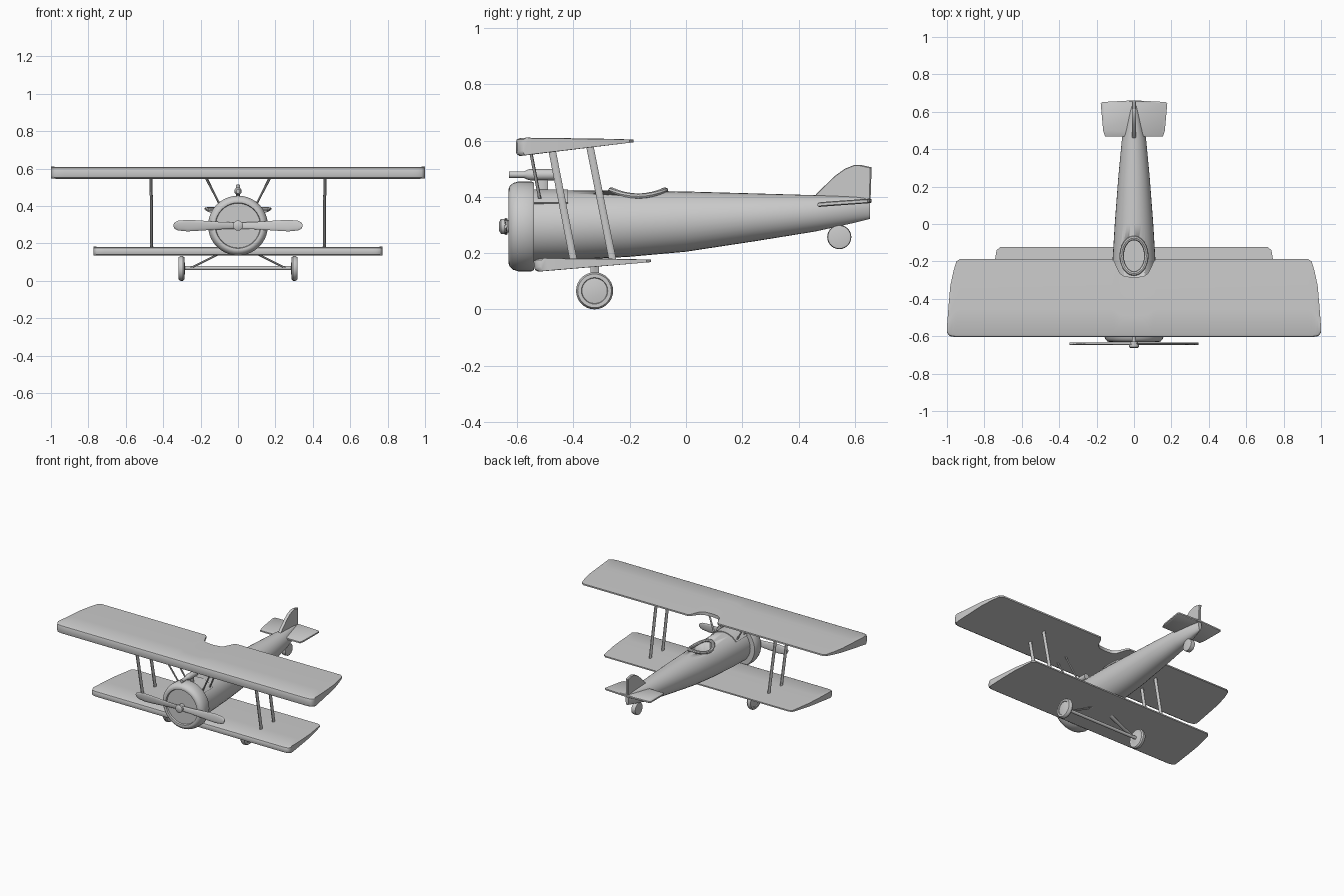
import bpy, bmesh
from math import sin, cos, pi, sqrt
from mathutils import Vector as V

if "Cube" in bpy.data.objects:
    bpy.data.objects.remove(bpy.data.objects["Cube"])


def finish(name, bm, angle=0.6):
    bmesh.ops.recalc_face_normals(bm, faces=bm.faces)
    me = bpy.data.meshes.new(name)
    bm.to_mesh(me)
    bm.free()
    ob = bpy.data.objects.new(name, me)
    bpy.context.collection.objects.link(ob)
    bpy.ops.object.select_all(action='DESELECT')
    ob.select_set(True)
    bpy.context.view_layer.objects.active = ob
    bpy.ops.object.shade_smooth_by_angle(angle=angle)
    return ob


def loft(name, rings, closed=False):
    """Skin a row of matching rings, capping the ends unless closed."""
    bm = bmesh.new()
    vs = [[bm.verts.new(p) for p in r] for r in rings]
    n = len(vs[0])
    for a, b in zip(vs, vs[1:] + (vs[:1] if closed else [])):
        for i in range(n):
            j = (i + 1) % n
            bm.faces.new((a[i], a[j], b[j], b[i]))
    if not closed:
        bm.faces.new(vs[0])
        bm.faces.new(vs[-1])
    return finish(name, bm)


def ellipse(c, u, v, n):
    return [V(c) + V(u) * cos(2 * pi * i / n) + V(v) * sin(2 * pi * i / n) for i in range(n)]


def lathe_y(name, x, z, prof, n=32):
    return loft(name, [ellipse((x, y, z), (r, 0, 0), (0, 0, r), n) for y, r in prof])


def lathe_x(name, y, z, prof, n=28):
    return loft(name, [ellipse((x, y, z), (0, r, 0), (0, 0, r), n) for x, r in prof])


def strut(name, a, b, rx, ry):
    return loft(name, [ellipse(p, (rx, 0, 0), (0, ry, 0), 10) for p in (a, b)])


def plate(name, pts, axis, t):
    """Flat outline extruded by half thickness t along an axis, thinned at the rim."""
    c = sum((V(p) for p in pts), V()) / len(pts)
    d = V(axis) * t
    inner = [c + (V(p) - c) * 0.95 for p in pts]
    outer = [V(p) for p in pts]
    return loft(name, [[p - d for p in inner], [p - d * .6 for p in outer],
                       [p + d * .6 for p in outer], [p + d for p in inner]])


def wing(name, half, le0, te0, zl, zt):
    """half: (x, leading y, trailing y); zl, zt: (bottom, top) at leading and trailing edge."""
    stations = [(-x, a, b) for x, a, b in reversed(half) if x > 0] + half

    def z(y, k):
        return zl[k] + (zt[k] - zl[k]) * (y - le0) / (te0 - le0)
    rings = []
    for x, a, b in stations:
        c = b - a
        e = min(0.014, c * .3)
        r = [(a + e, z(a, 0)), (a + e * .25, z(a, 0) + .006), (a, z(a, 0) + .016),
             (a, z(a, 1) - .016), (a + e * .25, z(a, 1) - .005), (a + e, z(a, 1))]
        r += [(a + c * t, z(a + c * t, 1) + .002 * sin(pi * t)) for t in (.35, .7)]
        r += [(b, z(b, 1)), (b, z(b, 0))]
        rings.append([(x, p, q) for p, q in r])
    return loft(name, rings)


# Wings, the upper one with a scalloped cutout over the cockpit
wing("upper_wing", [(0, -.605, -.285), (.05, -.605, -.28), (.075, -.605, -.265), (.09, -.605, -.235),
                    (.105, -.605, -.2), (.12, -.605, -.188), (.93, -.605, -.187), (.95, -.605, -.2),
                    (.965, -.603, -.25), (.982, -.6, -.33), (.99, -.595, -.42), (1, -.58, -.55)],
     -.605, -.187, (.545, .609), (.594, .604))
wing("lower_wing", [(0, -.54, -.124), (.715, -.54, -.124), (.735, -.54, -.14), (.745, -.538, -.2),
                    (.758, -.535, -.28), (.765, -.53, -.37), (.772, -.515, -.49)],
     -.54, -.124, (.134, .181), (.168, .177))

# Fuselage: y, top, bottom, half width
SECT = [(-.56, .42, .172, .122), (-.42, .422, .175, .122), (-.2, .422, .187, .115), (0, .419, .205, .103),
        (.25, .412, .243, .084), (.46, .406, .277, .064), (.6, .402, .308, .03), (.655, .40, .322, .012)]
body = loft("fuselage", [ellipse((0, y, (t + b) / 2), (w, 0, 0), (0, 0, (t - b) / 2), 32)
                         for y, t, b, w in SECT])

# Cockpit opening and its padded rim that follows the body
CY, CX, CL = -.17, .066, .095
cut = loft("cockpit_cutter", [ellipse((0, CY, zz), (CX, 0, 0), (0, CL, 0), 12) for zz in (.29, .5)])
cut.hide_render = True
cut.hide_viewport = True
m = body.modifiers.new("cockpit", 'BOOLEAN')
m.operation = 'DIFFERENCE'
m.solver = 'EXACT'
m.object = cut
rim = []
for i in range(24):
    a = 2 * pi * i / 24
    out = V((cos(a), sin(a), 0))
    x, y = CX * cos(a), CY + CL * sin(a)
    zc = .305 + .117 * sqrt(1 - (x / .113) ** 2)
    rim.append(ellipse((x, y, zc + .002), out * .012, (0, 0, .01), 8))
loft("cockpit_rim", rim, closed=True)

# Engine cowling with recessed face, propeller and hub
lathe_y("cowling", 0, .295, [(-.54, .12), (-.54, .155), (-.55, .16), (-.595, .16), (-.615, .154),
                             (-.627, .143), (-.631, .132), (-.629, .122), (-.618, .119), (-.618, .02)], 40)
lathe_y("propeller_hub", 0, .295, [(-.615, .022), (-.645, .022), (-.645, .027), (-.658, .027), (-.664, .016)], 20)
BLADE = [(.0, .016), (.1, .02), (.2, .027), (.27, .031), (.32, .026), (.338, .018), (.344, .008)]
for s in (-1, 1):
    loft("propeller_blade", [ellipse((s * x, -.64, .295), (0, .005, 0), (0, s * .003, h), 12) for x, h in BLADE])

# Shoulder panel behind the cowling
arc = [pi * (40 + 10 * i) / 180 for i in range(11)]
loft("shoulder_panel", [[(r * cos(a), y, .297 + r * sin(a)) for r, aa in ((.11, arc), (.13, arc[::-1])) for a in aa]
                        for y in (-.545, -.42)])

# Gun above the cowling
lathe_y("gun", 0, .479, [(-.63, .012), (-.575, .012), (-.565, .017), (-.555, .02), (-.47, .02)], 16)
strut("gun_mount", (0, -.51, .40), (0, -.51, .47), .008, .02)

# Tail surfaces
plate("fin", [(0, .45, .395), (0, .47, .417), (0, .53, .475), (0, .565, .5), (0, .6, .514), (0, .62, .514),
              (0, .66, .505), (0, .656, .38), (0, .5, .38)], (1, 0, 0), .01)
plate("tailplane", [(-.155, .468, .372), (.155, .468, .372), (.165, .5, .375), (.178, .645, .385), (.17, .652, .386),
                    (.02, .66, .386), (-.02, .66, .386), (-.17, .652, .386), (-.178, .645, .385),
                    (-.165, .5, .375)], (0, 0, 1), .008)

# Tail wheel
lathe_x("tail_wheel", .545, .257, [(-.017, .032), (-.015, .041), (0, .043), (.015, .041), (.017, .032)])
strut("tail_wheel_leg", (0, .545, .255), (0, .545, .31), .008, .012)

for s in (-1, 1):
    # Main wheels and landing gear
    lathe_x("wheel", -.325, .066, [(s * x, r) for x, r in (
        (.284, .03), (.288, .045), (.287, .05), (.287, .06), (.295, .066), (.308, .066), (.317, .06),
        (.317, .047), (.312, .045), (.316, .02))])
    strut("gear_leg", (s * .25, -.325, .07), (s * .07, -.325, .16), .012, .016)
    # Struts between the wings
    strut("front_wing_strut", (s * .461, -.398, .165), (s * .465, -.478, .575), .008, .014)
    strut("rear_wing_strut", (s * .461, -.26, .17), (s * .465, -.343, .585), .008, .014)
    # Struts from body to upper wing
    strut("front_cabin_strut", (s * .09, -.52, .395), (s * .178, -.552, .56), .006, .006)
    strut("rear_cabin_strut", (s * .09, -.44, .39), (s * .178, -.473, .57), .006, .006)
lathe_x("axle", -.325, .068, [(-.295, .011), (.295, .011)], 12)
